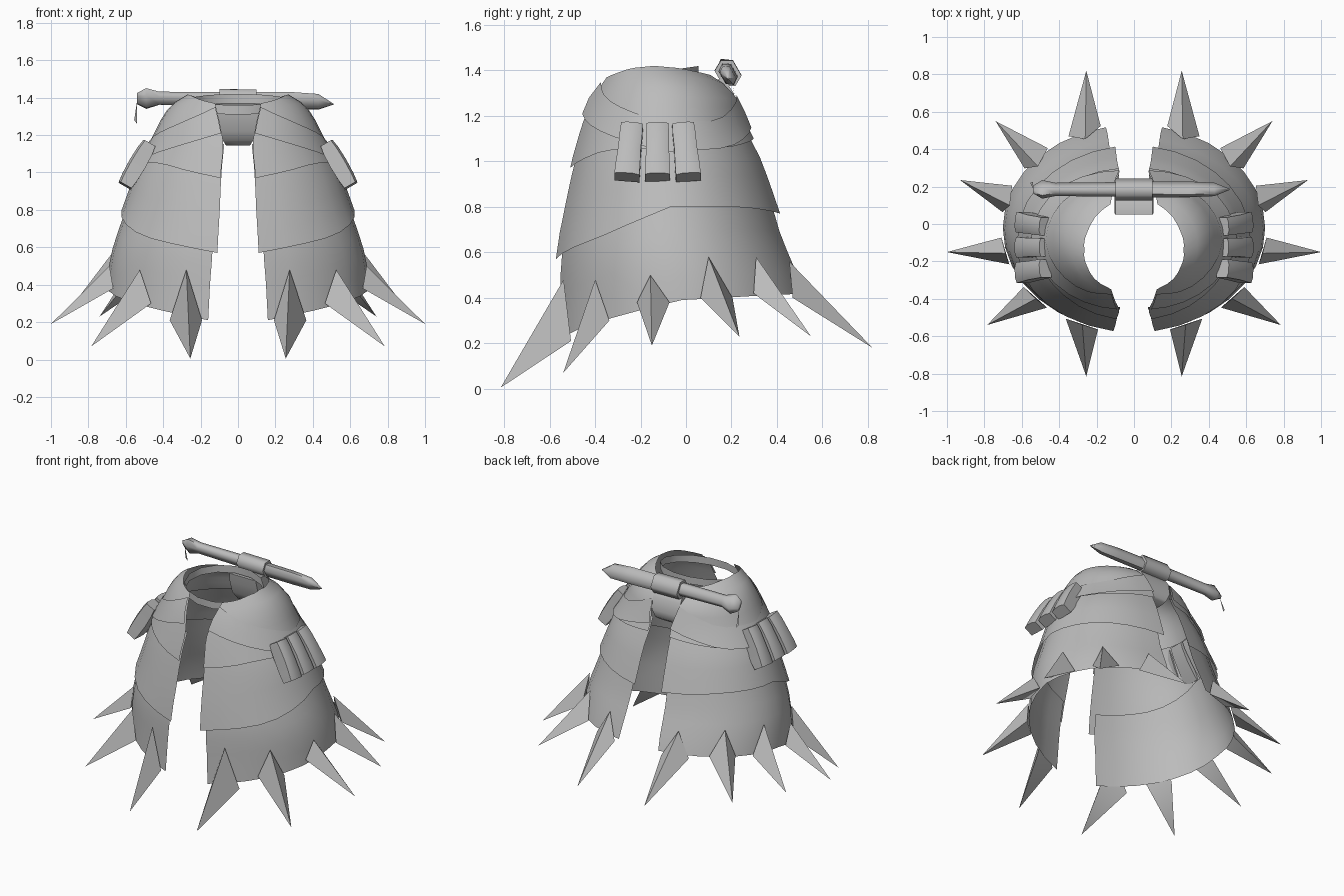
import bpy, bmesh, math
from mathutils import Vector

if "Cube" in bpy.data.objects:
    bpy.data.objects.remove(bpy.data.objects["Cube"], do_unlink=True)

grey = bpy.data.materials.new("plain grey")
grey.use_nodes = True
grey.diffuse_color = (0.5, 0.5, 0.5, 1)
grey.node_tree.nodes["Principled BSDF"].inputs["Base Color"].default_value = (0.5, 0.5, 0.5, 1)


def lerp_table(table, t):
    """Piecewise linear lookup in rows (key, value...) with rising keys."""
    if t <= table[0][0]:
        return table[0][1:]
    for a, b in zip(table, table[1:]):
        if t <= b[0]:
            f = (t - a[0]) / (b[0] - a[0])
            return tuple(p + (q - p) * f for p, q in zip(a[1:], b[1:]))
    return table[-1][1:]


def along(values, s):
    """Value at s in 0..1 from evenly spaced samples."""
    n = len(values) - 1
    return lerp_table([(i / n, v) for i, v in enumerate(values)], s)[0]


def finish(name, bm, mirror=False, solid=True, angle=40):
    if solid:
        bmesh.ops.recalc_face_normals(bm, faces=bm.faces)
    mesh = bpy.data.meshes.new(name)
    bm.to_mesh(mesh)
    bm.free()
    mesh.materials.append(grey)
    ob = bpy.data.objects.new(name, mesh)
    bpy.context.collection.objects.link(ob)
    bpy.ops.object.select_all(action='DESELECT')
    ob.select_set(True)
    bpy.context.view_layer.objects.active = ob
    bpy.ops.object.shade_smooth_by_angle(angle=math.radians(angle))
    if mirror:
        ob.modifiers.new("Mirror", 'MIRROR')


def bridge(bm, rows, closed=False, caps=False):
    rows = [[bm.verts.new(p) for p in r] for r in rows]
    for a, b in zip(rows, rows[1:]):
        n = len(a)
        for i in range(n if closed else n - 1):
            j = (i + 1) % n
            bm.faces.new((a[i], b[i], b[j], a[j]))
    if caps:
        bm.faces.new(rows[0])
        bm.faces.new(rows[-1])


# Skirt body: height, half width, front y, back y, half gap
BODY = [(0.2, 0.71, -0.575, 0.55, 0.13), (0.42, 0.70, -0.57, 0.53, 0.12),
        (0.54, 0.69, -0.57, 0.49, 0.11), (0.65, 0.66, -0.56, 0.44, 0.105),
        (0.8, 0.61, -0.535, 0.40, 0.097), (1.0, 0.55, -0.50, 0.34, 0.09),
        (1.15, 0.47, -0.46, 0.27, 0.075), (1.28, 0.41, -0.42, 0.23, 0.10),
        (1.36, 0.36, -0.37, 0.16, 0.12), (1.40, 0.30, -0.35, 0.09, 0.13),
        (1.42, 0.265, -0.33, 0.05, 0.13)]


def surface(z, phi, off=0.0):
    rx, yf, yb, _ = lerp_table(BODY, z)
    return Vector(((rx + off) * math.sin(phi),
                   (yf + yb) / 2 - ((yb - yf) / 2 + off) * math.cos(phi), z))


def wrap(name, tops, hems, rows, off_top, off_hem, widen=0.0, cols=14):
    """One half of a cloth layer from the front gap to the back gap."""
    grid = []
    for r in range(rows + 1):
        f, row = r / rows, []
        for c in range(cols + 1):
            s = c / cols
            z = along(tops, s) * (1 - f) + along(hems, s) * f
            rx, _, _, gap = lerp_table(BODY, z)
            edge = math.asin((gap + widen) / rx)
            row.append(surface(z, edge + (math.pi - 2 * edge) * s,
                               off_top + (off_hem - off_top) * f))
        grid.append(row)
    bm = bmesh.new()
    bridge(bm, grid)
    finish(name, bm, mirror=True, solid=False, angle=60)


wrap("hip_layer", (1.37, 1.41, 1.42, 1.41, 1.38), (0.97, 1.05, 1.06, 1.06, 1.10), 8, 0, 0.01)
wrap("middle_layer", (1.15, 1.15, 1.15, 1.15, 1.18), (0.57, 0.66, 0.80, 0.80, 0.77), 5, -0.01, 0.012)
wrap("lower_layer", (0.70, 0.78, 0.90, 0.90, 0.87), (0.21, 0.30, 0.39, 0.41, 0.42), 5, -0.012, 0, 0.03)
wrap("hip_belt", (1.35, 1.25, 1.17, 1.18, 1.29), (1.21, 1.12, 1.04, 1.06, 1.15), 2, 0.012, 0.022)

# Waist band, lower at the front
bm = bmesh.new()
band = []
for drop in (0, 0.05):
    ring = []
    for i in range(14):
        a = math.tau * (i + 0.5) / 14
        ring.append((0.265 * math.sin(a), -0.15 - 0.21 * math.cos(a),
                     1.39 - 0.03 * math.cos(a) - drop))
    band.append(ring)
bridge(bm, band, closed=True)
finish("waist_band", bm, solid=False)

# Hem spikes: angle, top z, side z, tip
SPIKES = [(23, 0.48, 0.21, (0.255, -0.815, 0.005)), (48, 0.48, 0.30, (0.785, -0.54, 0.07)),
          (77, 0.50, 0.38, (1.0, -0.15, 0.19)), (106, 0.58, 0.40, (0.93, 0.235, 0.23)),
          (132, 0.58, 0.42, (0.74, 0.55, 0.23)), (158, 0.56, 0.40, (0.255, 0.82, 0.18))]
bm = bmesh.new()
for deg, ztop, zside, tip in SPIKES:
    phi, d = math.radians(deg), math.radians(7.5)
    top, left, right, end = [bm.verts.new(p) for p in (
        surface(ztop, phi, 0.012), surface(zside, phi - d, 0.01),
        surface(zside, phi + d, 0.01), Vector(tip))]
    for f in ((top, left, end), (top, end, right), (left, right, end), (top, right, left)):
        bm.faces.new(f)
finish("hem_spikes", bm, mirror=True, angle=75)

# Side pouches: a bulged profile down a leaning axis, fanned front to back
down = Vector((0.13, 0, -0.225)).normalized()
out = Vector((0.225, 0, 0.13)).normalized()
bm = bmesh.new()
for k in (-1, 0, 1):
    axis = (down + Vector((0, 0.09 * k, 0))).normalized()
    side = axis.cross(out).normalized()
    centre = Vector((0.475, -0.125 + 0.112 * k, 1.155))
    rows = []
    for t, half, depth in ((0, 0.048, 0.036), (0.05, 0.050, 0.044),
                           (0.13, 0.050, 0.047), (0.21, 0.054, 0.044), (0.26, 0.055, 0.038)):
        rows.append([centre + axis * t + side * (half * u) + out * (depth * v)
                     for u, v in ((-1, -1), (-1, 0.75), (-0.5, 1), (0.5, 1), (1, 0.75), (1, -1))])
    bridge(bm, rows, closed=True, caps=True)
finish("side_pouches", bm, mirror=True, angle=50)

# Back holder under the dagger: z, half width, near y, far y
bm = bmesh.new()
rows = [[(-w, a, z), (w, a, z), (w, b, z), (-w, b, z)] for z, w, a, b in (
    (1.36, 0.10, 0.05, 0.17), (1.30, 0.105, 0.06, 0.21),
    (1.22, 0.10, 0.08, 0.23), (1.17, 0.08, 0.11, 0.22), (1.145, 0.065, 0.15, 0.19))]
bridge(bm, rows, closed=True, caps=True)
finish("back_holder", bm, angle=60)

# Sheathed dagger across the back
wide, thin = Vector((0, 0.5, -0.87)), Vector((0, 0.87, 0.5))


def blade_part(name, stations):
    bm = bmesh.new()
    rows = []
    for x, z, hw, ht in stations:
        c = Vector((x, 0.185, z))
        rows.append([c + wide * (hw * u) + thin * (ht * v) for u, v in (
            (1, 0), (0.6, 1), (-0.6, 1), (-1, 0), (-0.6, -1), (0.6, -1))])
    bridge(bm, rows, closed=True, caps=True)
    finish(name, bm, angle=65)


blade_part("dagger_handle", ((-0.54, 1.395, 0.035, 0.012), (-0.49, 1.395, 0.064, 0.035),
                             (-0.42, 1.397, 0.04, 0.027), (-0.08, 1.393, 0.043, 0.03)))
blade_part("dagger_sheath", ((-0.08, 1.388, 0.05, 0.033), (0.30, 1.383, 0.053, 0.03),
                             (0.43, 1.378, 0.048, 0.025), (0.51, 1.365, 0.003, 0.003)))
blade_part("dagger_loop", ((-0.10, 1.39, 0.064, 0.046), (0.10, 1.387, 0.064, 0.046)))

# Pommel tassel
bm = bmesh.new()
bm.faces.new([bm.verts.new(p) for p in (
    (-0.54, 0.19, 1.38), (-0.555, 0.22, 1.28), (-0.54, 0.225, 1.26))])
finish("pommel_tassel", bm, solid=False)
